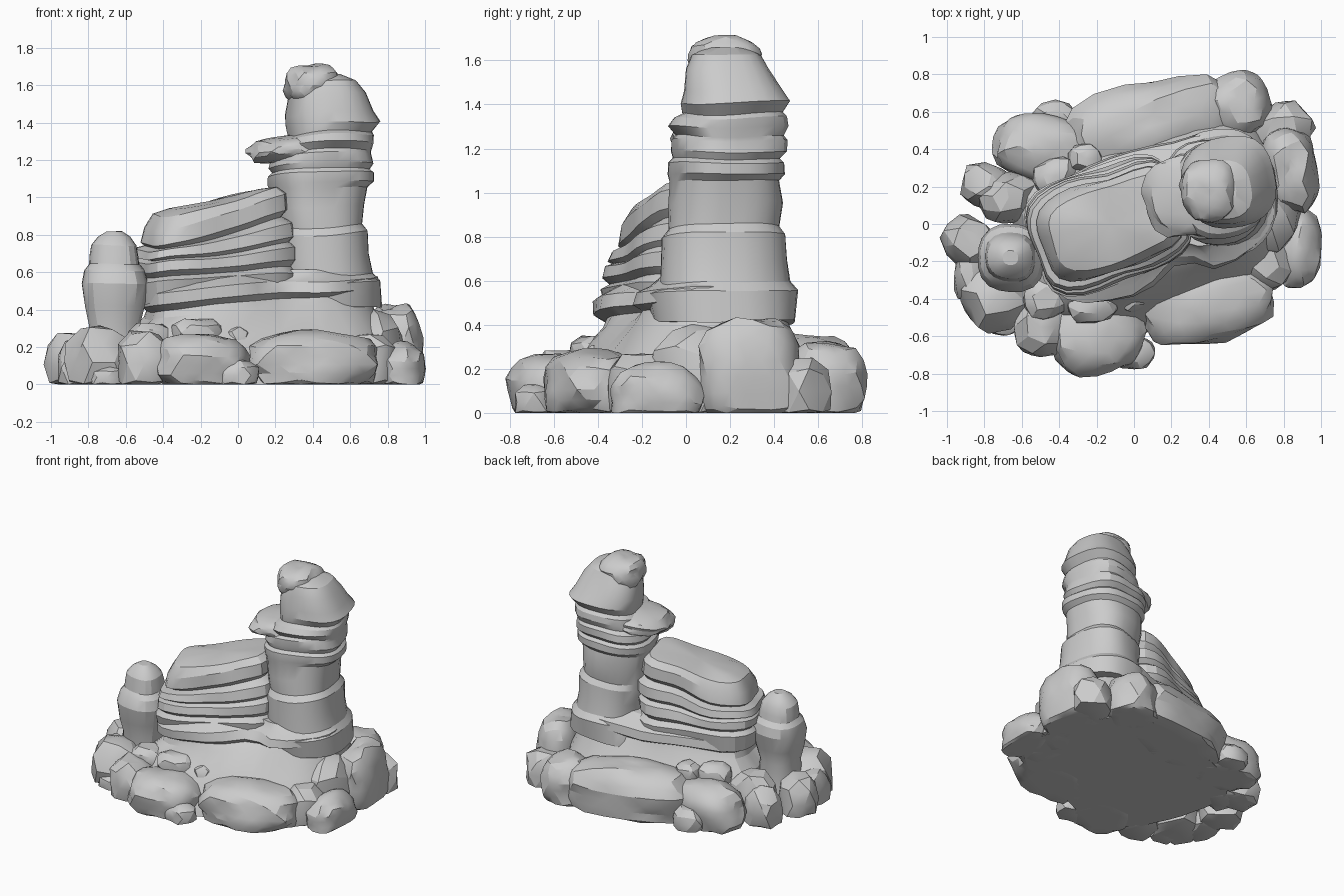
import bpy, bmesh, math
from mathutils import Vector, Matrix, noise

if "Cube" in bpy.data.objects:
    bpy.data.objects.remove(bpy.data.objects["Cube"], do_unlink=True)

stone = bpy.data.materials.new("grey_stone")
stone.use_nodes = True
GREY = (0.6, 0.6, 0.6, 1)
stone.diffuse_color = GREY
stone.node_tree.nodes["Principled BSDF"].inputs["Base Color"].default_value = GREY


def finish(name, bm):
    """Turn a bmesh into a softly faceted stone object."""
    bmesh.ops.recalc_face_normals(bm, faces=bm.faces)
    mesh = bpy.data.meshes.new(name)
    bm.to_mesh(mesh)
    bm.free()
    mesh.materials.append(stone)
    mesh.shade_smooth()
    mesh.set_sharp_from_angle(angle=math.radians(24))
    obj = bpy.data.objects.new(name, mesh)
    bpy.context.collection.objects.link(obj)
    return obj


def rough(p, amount, scale=5):
    return noise.noise(p * scale) * amount


def boulder(name, x, y, rx, ry, top, turn=0, base=0, tilt=0, detail=3):
    """Squarish rounded stone, flat where it meets the ground."""
    bm = bmesh.new()
    bmesh.ops.create_icosphere(bm, subdivisions=detail, radius=1)
    middle = base + (top - base) * (0.5 if base else 0.38)
    rz = top - middle
    spin = Matrix.Rotation(math.radians(turn), 3, "Z") @ Matrix.Rotation(math.radians(tilt), 3, "Y")
    for v in bm.verts:
        d = v.co / sum(abs(c) ** 2.6 for c in v.co) ** (1 / 2.6)
        d *= 1 + rough(d + Vector((x, y, top)) * 7, 0.16, 1.7)
        v.co = spin @ Vector((d.x * rx, d.y * ry, d.z * rz)) + Vector((x, y, middle))
        v.co.z = max(v.co.z, 0)
    return finish(name, bm)


def strata(name, rings, power=2.8, turn=0, sides=28, amount=0.03):
    """Loft of rounded-square layers: z, centre x, centre y, half sizes, tilt."""
    bm = bmesh.new()
    loops = []
    spin = Matrix.Rotation(math.radians(turn), 3, "Z")
    for z, cx, cy, rx, ry, tilt in rings:
        loop = []
        for i in range(sides):
            a = math.tau * i / sides
            c, s = math.cos(a), math.sin(a)
            k = (abs(c) ** power + abs(s) ** power) ** (-1 / power)
            u, w = c * k * rx, s * k * ry
            p = spin @ Vector((u, w, 0)) + Vector((cx, cy, z + u * tilt))
            out = spin @ Vector((c, s, 0))
            p += out * rough(p, amount, 4)
            if z > 0:
                p.z += rough(p + Vector((3, 1, 0)), amount, 3)
            loop.append(bm.verts.new(p))
        loops.append(loop)
    for low, high in zip(loops, loops[1:]):
        for i in range(sides):
            j = (i + 1) % sides
            bm.faces.new((low[i], low[j], high[j], high[i]))
    bm.faces.new(loops[0])
    bmesh.ops.poke(bm, faces=[bm.faces.new(loops[-1])])
    return finish(name, bm)


# Wide foot of the rock with an overhanging ledge
foot = [(0, .74, .58), (.12, .73, .54), (.28, .68, .42), (.4, .61, .34), (.44, .6, .32),
        (.47, .64, .37), (.53, .64, .36), (.56, .58, .31), (.6, .5, .25)]
ledge = strata("rock_foot", [(z, .1, .03, l, w, .07 if z > .3 else 0) for z, l, w in foot],
               power=3.2, turn=18, sides=36)
# Hollow in the front of the ledge
hollow = Vector((.24, -.27, .56))
for v in ledge.data.vertices:
    near = max(0, 1 - (v.co - hollow).length / .2)
    v.co.y += near * .18

# Layered ridge rising towards the spire
ridge = [(.45, .42, .29, .03), (.57, .43, .31, .05), (.6, .4, .27, .07), (.63, .42, .3, .08),
         (.69, .42, .29, .1), (.71, .39, .26, .12), (.73, .42, .28, .14), (.79, .41, .27, .18),
         (.81, .36, .22, .22), (.84, .38, .25, .24), (.92, .37, .24, .25), (.97, .33, .2, .22),
         (.985, .24, .13, .2)]
strata("ridge_layers", [(z, -.13, 0, l, w, t) for z, l, w, t in ridge], power=4, turn=18, sides=36)

# Tall spire made of stacked layers
lower = [(.4, .46, .17, .3, .33), (.54, .47, .16, .28, .34), (.58, .46, .17, .25, .29),
         (.68, .45, .17, .24, .28), (.8, .45, .17, .25, .28), (.84, .44, .17, .23, .25),
         (.95, .43, .18, .24, .25), (1.05, .43, .18, .25, .24), (1.08, .44, .19, .27, .26),
         (1.13, .44, .19, .27, .26), (1.15, .44, .19, .25, .24), (1.18, .44, .2, .27, .26)]
upper = [(1.23, .44, .2, .26, .26), (1.25, .46, .2, .24, .24), (1.29, .47, .19, .24, .27),
         (1.33, .47, .2, .24, .25), (1.35, .48, .21, .22, .22), (1.4, .5, .22, .25, .24),
         (1.46, .48, .21, .23, .22), (1.56, .47, .19, .2, .19), (1.62, .47, .19, .15, .16),
         (1.65, .46, .19, .08, .09)]
strata("spire", [r + (.06,) for r in lower + upper], power=2.5, turn=8, amount=.025)
boulder("spire_cap", .4, .18, .15, .165, 1.71, 0, 1.49)
boulder("spire_shelf", .27, .15, .22, .21, 1.33, 15, 1.19, -6)

# Small side pillar
pillar = [(.1, .16), (.32, .14), (.42, .165), (.54, .185), (.61, .165), (.645, .135),
          (.69, .13), (.75, .12), (.8, .085), (.83, .04)]
strata("side_pillar", [(z, -.66, -.18, r, r * .95, 0) for z, r in pillar], power=2.4, sides=20, amount=.02)

# Large slabs leaning on the foot: x, y, half sizes, top, turn
slabs = [(.39, -.42, .36, .22, .28, 12), (.08, .52, .46, .24, .36, 14), (-.48, .4, .27, .18, .31, -8),
         (-.2, -.58, .25, .22, .27, 10), (.83, .29, .15, .24, .43, 8), (.87, -.13, .13, .21, .22, 0),
         (.55, .63, .18, .18, .32, 20)]
for i, s in enumerate(slabs):
    boulder(f"slab_{i + 1}", *s)

# Medium boulders around the rim
rim = [(-.5, -.55, .15, .16, .29), (-.74, -.39, .18, .18, .31), (-.88, -.1, .13, .16, .28),
       (-.78, .2, .12, .15, .27), (-.67, .14, .14, .16, .34), (.79, .5, .14, .17, .26),
       (.72, .03, .16, .2, .4), (-.86, -.27, .11, .15, .24), (.7, -.2, .14, .16, .28)]
for i, s in enumerate(rim):
    boulder(f"boulder_{i + 1}", *s, turn=i * 25, detail=2)

# Small stones on the ground, then pebbles resting on the slabs
for i, s in enumerate([(0, -.69, .11, .09, .13), (-.42, .56, .12, .1, .16), (-.7, -.52, .09, .08, .1)]):
    boulder(f"small_stone_{i + 1}", *s, detail=2)
pebbles = [(-.22, -.43, .14, .1, .35, 5, .2), (-.01, -.38, .08, .09, .31, 0, .17),
           (-.47, -.4, .13, .11, .33, 20, .15), (-.26, .35, .09, .08, .38, 0, .22),
           (-.42, .26, .13, .09, .38, 25, .2)]
for i, s in enumerate(pebbles):
    boulder(f"pebble_{i + 1}", *s, detail=2)
